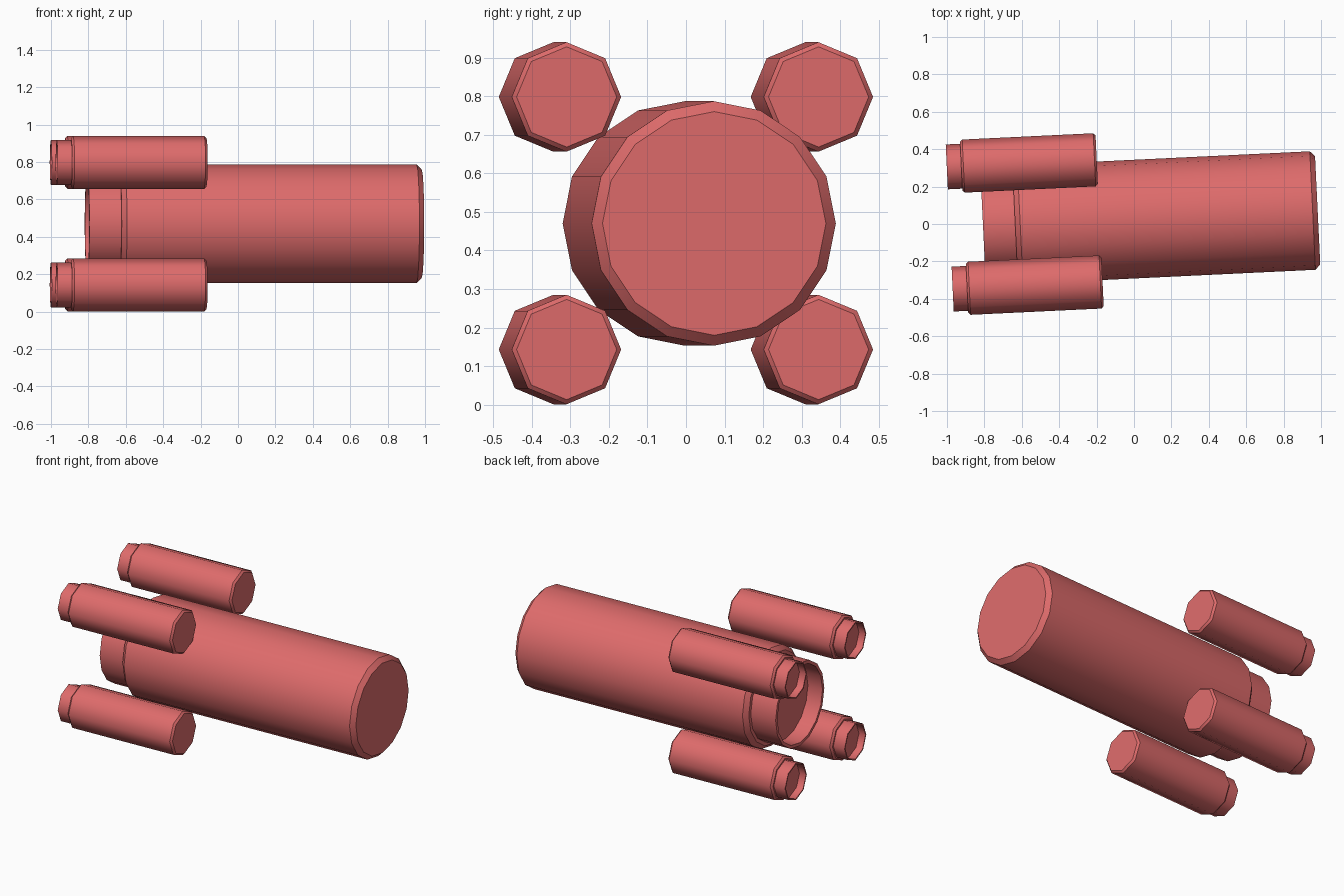
import bpy, bmesh, math
from mathutils import Matrix

if "Cube" in bpy.data.objects:
    bpy.data.objects.remove(bpy.data.objects["Cube"])

TILT = math.radians(2.75)   # slight yaw of the whole craft
CENTRE = Matrix.Translation((0, 0.026, 0.47)) @ Matrix.Rotation(TILT, 4, 'Z')

red = bpy.data.materials.new("coral red")
red.diffuse_color = (0.73, 0.147, 0.147, 1)
red.use_nodes = True
red.node_tree.nodes["Principled BSDF"].inputs["Base Color"].default_value = red.diffuse_color


def lathe(name, profile, sides, y, z, cap_start):
    """Revolve (x, radius) points about the x axis; smooth around, sharp between rings."""
    bm = bmesh.new()
    rings = []
    for x, r in profile:
        rings.append([bm.verts.new((x, r * math.cos(2 * math.pi * i / sides),
                                    r * math.sin(2 * math.pi * i / sides)))
                      for i in range(sides)])
    for a, b in zip(rings, rings[1:]):
        for i in range(sides):
            j = (i + 1) % sides
            bm.faces.new((a[i], a[j], b[j], b[i])).smooth = True
    for ring in rings:
        for i in range(sides):
            bm.edges.get((ring[i], ring[(i + 1) % sides])).smooth = False
    if cap_start:
        bm.faces.new(rings[0])
    bm.faces.new(rings[-1])
    if cap_start:
        bmesh.ops.recalc_face_normals(bm, faces=bm.faces)
    else:
        # open where it meets the hull: orient the outer wall outwards
        bmesh.ops.recalc_face_normals(bm, faces=bm.faces)
        bm.faces.ensure_lookup_table()
        f = bm.faces[0]
        c = f.calc_center_median()
        if f.normal.y * c.y + f.normal.z * c.z < 0:
            bmesh.ops.reverse_faces(bm, faces=bm.faces)
    mesh = bpy.data.meshes.new(name)
    bm.to_mesh(mesh)
    bm.free()
    mesh.materials.append(red)
    obj = bpy.data.objects.new(name, mesh)
    obj.matrix_world = CENTRE @ Matrix.Translation((0, y, z))
    bpy.context.collection.objects.link(obj)


def rocket(name, sides, front, scale, y=0, z=0):
    """Chamfered cylinder with a hollow nozzle at its rear."""
    def pts(*p):
        return [(front - d * scale, r * scale) for d, r in p]
    lathe(name + "_body", pts((0, .29), (.027, .317), (1.592, .317), (1.619, .29)),
          sides, y, z, True)
    lathe(name + "_nozzle", pts((1.619, .268), (1.791, .268), (1.791, .248), (1.69, .248)),
          sides, y, z, False)


# Main hull
rocket("hull", 16, 0.983, 1.0)

# Four booster pods around the rear
for side, y in (("left", 0.327), ("right", -0.327)):
    for level, z in (("upper", 0.328), ("lower", -0.327)):
        rocket(f"{level}_{side}_booster", 8, -0.184, 0.448, y, z)
